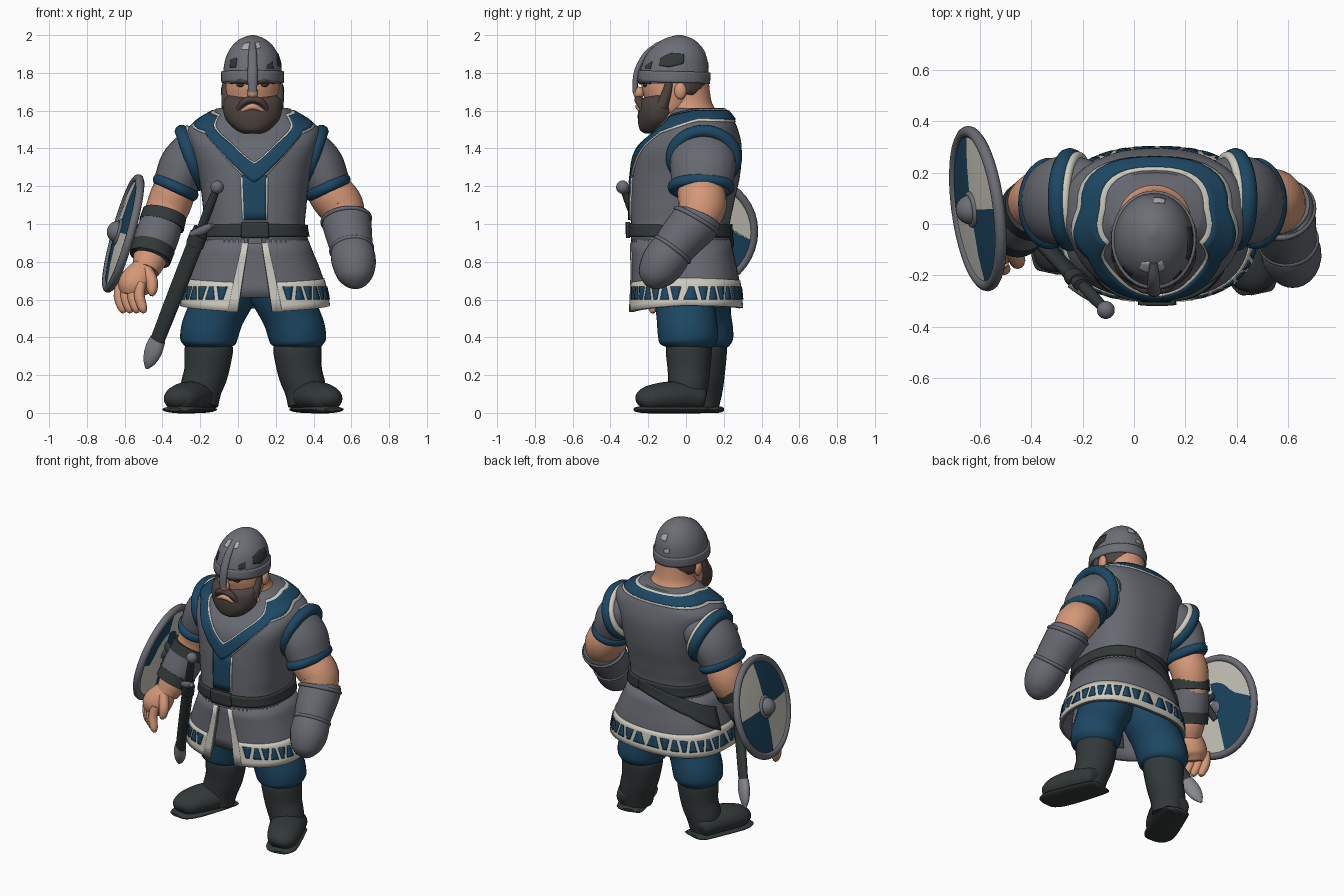
import bpy, bmesh
from math import sin, cos, radians, pi, copysign
from mathutils import Vector, Matrix

cube = bpy.data.objects.get("Cube")
if cube:
    bpy.data.objects.remove(cube)


def material(name, *rgb):
    m = bpy.data.materials.new(name)
    m.use_nodes = True
    m.diffuse_color = (*rgb, 1)
    m.node_tree.nodes["Principled BSDF"].inputs["Base Color"].default_value = (*rgb, 1)
    return m


grey = material("grey cloth", .135, .142, .165)
steel = material("steel", .15, .157, .18)
iron = material("polished iron", .24, .25, .27)
bright = material("worn steel", .42, .43, .45)
blue = material("deep blue", .012, .063, .125)
cream = material("cream", .62, .6, .52)
skin = material("skin", .66, .31, .185)
dark = material("dark leather", .032, .04, .04)
brown = material("brown hair", .075, .056, .05)


def build(name, verts, faces, mats, fix=True):
    me = bpy.data.meshes.new(name)
    me.from_pydata(verts, [], faces)
    bm = bmesh.new()
    bm.from_mesh(me)
    bmesh.ops.remove_doubles(bm, verts=bm.verts, dist=.00002)
    if fix:
        bmesh.ops.recalc_face_normals(bm, faces=bm.faces)
    bm.to_mesh(me)
    bm.free()
    for m in mats:
        me.materials.append(m)
    ob = bpy.data.objects.new(name, me)
    bpy.context.collection.objects.link(ob)
    return ob


def spline(keys, n):
    out, last = [], len(keys) - 1
    for i in range(last):
        a, b, c, d = (keys[min(max(j, 0), last)] for j in (i - 1, i, i + 1, i + 2))
        for k in range(n):
            t = k / n
            out.append([q + .5 * t * (r - p + t * (2*p - 5*q + 4*r - s + t * (3*(q - r) + s - p)))
                        for p, q, r, s in zip(a, b, c, d)])
    return out + [list(keys[-1])]


def loft(name, rows, mats):
    w = len(rows[0])
    faces = [(i*w + j, i*w + (j+1) % w, (i+1)*w + (j+1) % w, (i+1)*w + j)
             for i in range(len(rows) - 1) for j in range(w)]
    faces += [tuple(range(w)), tuple(range((len(rows) - 1)*w, len(rows)*w))]
    return build(name, [p for r in rows for p in r], faces, mats)


def tube(name, keys, mat, flat=1, ref=(0, 1, 0), n=5, segs=24):
    """Sweep through (x, y, z, radius) keys; flat scales the second axis."""
    pts, rows = spline(keys, n), []
    for i, p in enumerate(pts):
        t = (Vector(pts[min(i+1, len(pts)-1)][:3]) - Vector(pts[max(i-1, 0)][:3])).normalized()
        u = Vector(ref)
        u = (u - t * u.dot(t)).normalized()
        v = t.cross(u) * flat
        rows.append([Vector(p[:3]) + p[3] * (u*cos(2*pi*j/segs) + v*sin(2*pi*j/segs)) for j in range(segs)])
    return loft(name, rows, [mat])


def surface(keys, power=1):
    """Elliptical surface from (z, cx, cy, rx, ry) keys; angle 0 is the front."""
    table = spline(keys, 8)

    def shape(s):
        return copysign(abs(s) ** power, s) if abs(s) > .000001 else 0

    def at(deg, z, off=0):
        i = 0
        while i < len(table) - 2 and table[i+1][0] < z:
            i += 1
        a, b = table[i], table[i+1]
        t = min(max((z - a[0]) / (b[0] - a[0]), 0), 1)
        cx, cy, rx, ry = (p + (q - p) * t for p, q in zip(a[1:], b[1:]))
        s, c = sin(radians(deg)), cos(radians(deg))
        return Vector((cx + (rx + off) * shape(s), cy - (ry + off) * shape(c), z))
    at.levels = [k[0] for k in table]
    return at


def solid(name, f, mat):
    return loft(name, [[f(j * 7.5, z) for j in range(48)] for z in f.levels], [mat])


def plate(name, f, mat, strips, off=.006, thick=.009, n=8):
    """Plates on a surface; each strip lists edges (low angle, low z, high angle, high z)."""
    verts, faces, m = [], [], 5
    for strip in strips:
        cols = [[p + (q - p) * k / n for p, q in zip(a, b)]
                for a, b in zip(strip, strip[1:]) for k in range(n)] + [strip[-1]]
        base = len(verts)
        for a, z, b, w in cols:
            verts += [f(a + (b - a) * i / m, z + (w - z) * i / m, off) for i in range(m + 1)]
        for c in range(len(cols) - 1):
            s = base + c * (m + 1)
            faces += [(s+i, s+i+m+1, s+i+m+2, s+i+1) for i in range(m)]
    ob = build(name, verts, faces, [mat], False)
    mod = ob.modifiers.new("thickness", "SOLIDIFY")
    mod.thickness, mod.offset = thick, -1
    return ob


def band(*cols):
    return [(a, lo, a, hi) for a, lo, hi in cols]


def both(strip):
    return [strip, [(-a, z, -b, w) for a, z, b, w in reversed(strip)]]


def place(c, n):
    z = Vector(n).normalized()
    x = (Vector((0, 1, 0)) - z * z.y).normalized()
    return Matrix.Translation(c) @ Matrix((x, z.cross(x), z)).transposed().to_4x4()


def hoop(name, c, n, ra, rb, minor, mat):
    bpy.ops.mesh.primitive_torus_add(major_radius=1, minor_radius=minor / ra, major_segments=40, minor_segments=10)
    ob = bpy.context.object
    ob.name = name
    ob.matrix_world = place(c, n) @ Matrix.Diagonal((ra, rb, ra, 1))
    ob.data.materials.append(mat)


def ball(name, c, size, mat):
    bpy.ops.mesh.primitive_uv_sphere_add(segments=24, ring_count=14, location=c, scale=size)
    bpy.context.object.name = name
    bpy.context.object.data.materials.append(mat)


# Tunic: upper body, split skirt and trims
body = surface([(.53, .09, 0, .4, .3), (.72, .09, -.005, .36, .285), (.95, .09, -.03, .272, .262),
                (1.1, .088, -.02, .275, .272), (1.25, .086, 0, .295, .285), (1.4, .085, .02, .335, .275),
                (1.5, .082, .055, .35, .22), (1.56, .08, .065, .275, .18), (1.615, .08, .06, .18, .14)], .8)
upper = [z for z in body.levels if z > .88]
loft("tunic_upper", [[body(j * 6, z) for j in range(60)] for z in upper], [grey])
skirt = [(9, .535, 4, .92), (90, .57, 90, .92), (180, .555, 180, .92)]
plate("tunic_skirt", body, grey, both(skirt), 0, .02, 16)
plate("skirt_underlayer", body, grey, [band((-30, .61, .92), (30, .61, .92))], -.025)
plate("hem_band", body, cream, both(band((9, .535, .69), (90, .57, .715), (180, .555, .7))), .005, .008, 16)
plate("slit_border", body, cream, both([(9, .535, 4, .9), (16, .535, 9, .9)]))
hem = []
for k in range(16):
    a, w, v = 22 + k * 10.2, *((4.5, 1.8) if k % 2 else (1.8, 4.5))
    hem += both([(a - w, .6, a - v, .67), (a + w, .6, a + v, .67)])
plate("hem_pattern", body, blue, hem, .01, .006, 2)
collar = [(0, 1.22, 1.32), (16, 1.32, 1.43), (41, 1.495, 1.575), (90, 1.562, 1.604), (180, 1.555, 1.602)]
plate("collar", body, blue, both(band(*collar)), .016, .02)
plate("collar_piping", body, cream, both(band(*[(a, l - .014, h + .008) for a, l, h in collar])), .008)
plate("chest_skin", body, skin, [band((-30, 1.575, 1.61), (0, 1.53, 1.61), (30, 1.575, 1.61))], .005)
plate("front_strip", body, blue, [band((-8, 1.02, 1.26), (8, 1.02, 1.26))], .014, .016)
plate("strip_piping", body, cream, [band((-10, 1.02, 1.25), (10, 1.02, 1.25))], .007)
plate("belt", body, dark, both(band((0, .93, 1), (90, .935, .995), (180, .93, 1))), .014, .02, 16)
plate("buckle", body, dark, [band((-10, .925, 1.01), (10, .925, 1.01))], .027, .02)
plate("scabbard_strap", body, dark, [band((165, .94, 1), (225, .82, .92), (265, .7, .84))], .016, .022)

# Legs and boots
for side, s, dy in (("left", 1, 0), ("right", -1, .08)):
    def leg(*keys):
        return [(.08 + s * x, y + dy, z, r) for x, y, z, r in keys]
    tube(side + "_trouser", leg((.1, -.02, .8, .14), (.13, -.01, .68, .17), (.195, 0, .53, .158), (.23, .01, .43, .16),
                                (.235, .015, .37, .15), (.235, .015, .335, .1)), blue, .96)
    tube(side + "_boot_shaft", leg((.232, .015, .37, .115), (.235, .015, .33, .122), (.248, .015, .22, .112),
                                   (.275, .01, .13, .105), (.285, 0, .04, .095)), dark, 1.05)
    tube(side + "_boot_foot", leg((.275, .095, .07, .03), (.28, .075, .075, .068), (.3, 0, .085, .08), (.345, -.1, .085, .08),
                                  (.385, -.19, .075, .07), (.405, -.235, .065, .05), (.411, -.255, .055, .02)), dark, 1.35, (0, 0, 1))
    tube(side + "_boot_sole", leg((.272, .113, .018, .009), (.275, .1, .018, .016), (.285, .06, .018, .019), (.36, -.14, .018, .021),
                                  (.395, -.22, .018, .019), (.41, -.255, .018, .014), (.414, -.27, .018, .008)), dark, 4.8, (0, 0, 1))

# Sleeves with armhole and cuff trims
for side, s, o in (("left", 1, 0), ("right", -1, .145)):
    tube(side + "_sleeve", [(o + s*x, y, z, r) for x, y, z, r in (
        (.24, .08, 1.4, .13), (.34, .085, 1.385, .17), (.42, .09, 1.32, .175),
        (.46, .085, 1.24, .165), (.485, .08, 1.18, .15))], grey, .76)
    hoop(side + "_armhole_trim", (o + s*.395, .095, 1.35), (s*.95, 0, -.33), .165, .15, .037, blue)
    hoop(side + "_armhole_piping", (o + s*.365, .095, 1.36), (s*.95, 0, -.33), .168, .152, .02, cream)
    hoop(side + "_cuff_trim", (o + s*.475, .08, 1.195), (s*.42, 0, -.9), .148, .108, .03, blue)

# Left arm and gauntlet
tube("left_arm", [(.455, .08, 1.24, .11), (.485, .08, 1.17, .125), (.545, .085, 1.09, .128), (.58, .04, .97, .1)], skin, .95)
tube("left_gauntlet", [(.568, .07, 1.045, .118), (.575, .05, 1.01, .13), (.592, -.03, .92, .12), (.605, -.09, .84, .108)], grey)
tube("left_fist", [(.6, -.065, .87, .09), (.603, -.08, .855, .113), (.615, -.125, .79, .116), (.62, -.165, .725, .095),
                   (.622, -.185, .685, .06), (.622, -.195, .665, .02)], grey)
hoop("gauntlet_rim", (.573, .055, 1.02), (.1, -.5, -.85), .126, .126, .012, grey)
hoop("gauntlet_wrist", (.602, -.07, .865), (.1, -.6, -.8), .109, .109, .011, grey)

# Right arm, bracer and hand
tube("right_arm", [(-.31, .08, 1.24, .11), (-.34, .085, 1.17, .115), (-.37, .09, 1.09, .115),
                   (-.415, .05, .97, .1), (-.465, -.02, .82, .09), (-.49, -.06, .75, .07)], skin)
tube("bracer", [(-.39, .065, 1.05, .11), (-.43, .02, .93, .116), (-.467, -.03, .82, .105)], grey)
tube("bracer_band_upper", [(-.388, .07, 1.055, .118), (-.405, .05, .995, .122)], dark, n=2)
tube("bracer_band_lower", [(-.447, 0, .88, .116), (-.466, -.028, .82, .112)], dark, n=2)
tube("palm", [(-.485, -.05, .79, .05), (-.515, -.07, .73, .075), (-.55, -.09, .67, .08), (-.565, -.1, .62, .05)],
     skin, 1.1)
for i in range(4):
    x, y = -.63 + .036 * i, -.055 - .03 * i
    tube("finger_%d" % (i + 1), [(x + .01, y, .69, .026), (x, y - .015, .62, .028), (x + .018, y - .03, .555, .024),
                                 (x + .028, y - .03, .53, .01)], skin, segs=12)
tube("thumb", [(-.485, -.1, .76, .03), (-.457, -.135, .7, .032), (-.455, -.15, .645, .026), (-.46, -.155, .62, .01)], skin, segs=12)

# Shield with quartered face
centre, axis = Vector((-.608, .06, .95)), Vector((-.955, -.128, .267))
face = tube("shield_face", [(*(centre + axis * d), r) for d, r in (
    (-.012, .001), (-.014, .15), (-.014, .3), (.008, .3), (.022, .18), (.03, .001))], blue, n=1, segs=40)
face.data.materials.append(cream)
for p in face.data.polygons:
    d = p.center - centre
    d -= axis * d.dot(axis)
    p.material_index = int(d.y * d.z > 0)
hoop("shield_rim", centre, axis, .302, .302, .023, steel)
hoop("boss_flange", centre + axis * .028, axis, .06, .06, .012, steel)
ball("shield_boss", centre + axis * .03, (.058, .058, .058), steel)
tube("shield_grip", [(-.585, .06, 1.02, .02), (-.53, .05, .95, .025), (-.6, .06, .86, .02)], dark, segs=10)

# Sword in its scabbard
top, tip = Vector((-.11, -.335, 1.195)), Vector((-.485, .06, .235))


def blade(*keys):
    return [(*top.lerp(tip, t), r) for t, r in keys]


ball("pommel", top, (.035, .035, .035), steel)
tube("sword_grip", blade((0, .018), (.12, .024), (.24, .022)), dark, segs=12)
tube("sword_guard", [(-.25, -.235, .945, .014), (-.19, -.265, .965, .024), (-.135, -.305, .995, .014)], steel, segs=12)
tube("scabbard", blade((.23, .042), (.3, .045), (.6, .044), (.86, .04)), dark, .65, (1, -.6, 0))
tube("scabbard_tip", blade((.84, .045), (.9, .05), (.96, .036), (1, .008)), iron, .65, (1, -.6, 0))
tube("scabbard_collar", blade((.26, .05), (.32, .05)), dark, .75, (1, -.6, 0))

# Neck, head and beard
solid("neck", surface([(1.5, .08, .05, .2, .15), (1.59, .08, .025, .155, .14), (1.65, .078, 0, .13, .135),
                       (1.76, .077, -.02, .125, .14)]), skin)
head = surface([(1.52, .077, -.12, .07, .07), (1.58, .077, -.1, .125, .115), (1.66, .077, -.075, .143, .145),
                (1.73, .077, -.065, .148, .17), (1.82, .077, -.065, .14, .165)])
solid("head", head, skin)
plate("back_hair", head, brown, [band((110, 1.69, 1.78), (180, 1.66, 1.78), (250, 1.69, 1.78))], .012, .02)
solid("beard", surface([(1.48, .077, -.175, .05, .045), (1.5, .077, -.17, .09, .075), (1.55, .077, -.15, .14, .105),
                        (1.61, .077, -.145, .156, .108), (1.655, .077, -.14, .15, .1), (1.68, .077, -.13, .13, .07)]), brown)
tube("moustache", [(-.005, -.225, 1.6, .012), (.03, -.245, 1.645, .022), (.077, -.25, 1.66, .024),
                   (.124, -.245, 1.645, .022), (.159, -.225, 1.6, .012)], brown, .8)
tube("mouth", [(.022, -.242, 1.6, .008), (.077, -.252, 1.622, .017), (.132, -.242, 1.6, .008)], skin, segs=10)
ball("nose", (.077, -.25, 1.695), (.03, .03, .032), skin)
for side, s in (("left", 1), ("right", -1)):
    x = .077
    ball(side + "_ear", (x + s*.148, -.03, 1.705), (.02, .032, .045), skin)
    ball(side + "_eye", (x + s*.058, -.215, 1.738), (.028, .014, .013), dark)
    tube(side + "_brow", [(x + s*.02, -.24, 1.75, .013), (x + s*.06, -.228, 1.76, .018), (x + s*.115, -.185, 1.752, .01)], brown, segs=10)
    tube(side + "_sideburn", [(x + s*.135, -.085, 1.77, .02), (x + s*.14, -.1, 1.7, .025), (x + s*.13, -.13, 1.62, .035)], brown)

# Helmet with rim, crest and worn patches
dome = surface([(1.745, .077, -.065, .155, .182), (1.8, .077, -.062, .156, .182), (1.88, .077, -.055, .142, .165),
                (1.94, .077, -.048, .11, .128), (1.98, .077, -.04, .065, .076), (2, .077, -.035, .012, .014)])
solid("helmet_dome", dome, steel)
plate("helmet_rim", dome, steel, both(band((0, 1.755, 1.815), (180, 1.742, 1.802))), .01, .018, 20)
tube("nose_guard", [(.077, -.27, 1.695, .024), (.077, -.265, 1.78, .026), (.077, -.247, 1.84, .025),
                    (.077, -.208, 1.905, .022), (.077, -.15, 1.955, .014)], steel, .6, (1, 0, 0))
plate("helmet_dark_patches", dome, dark, [band((62, 1.84, 1.88), (80, 1.83, 1.905), (105, 1.85, 1.9)),
                                          band((-52, 1.83, 1.87), (-35, 1.83, 1.88)),
                                          band((30, 1.82, 1.84), (45, 1.82, 1.86))], .003, .005)
plate("helmet_worn_patches", dome, bright, [band((-28, 1.925, 1.955), (-10, 1.925, 1.965)), band((10, 1.93, 1.96), (22, 1.935, 1.965)),
                                            band((160, 1.9, 1.93), (180, 1.9, 1.94)),
                                            band((178, 1.83, 1.85), (192, 1.83, 1.86))], .003, .005)

# Smooth shading with sharp edges kept
bpy.ops.object.select_all(action="DESELECT")
for ob in bpy.context.collection.objects:
    if ob.type == "MESH":
        ob.select_set(True)
        bpy.context.view_layer.objects.active = ob
bpy.ops.object.shade_smooth_by_angle(angle=radians(42))
